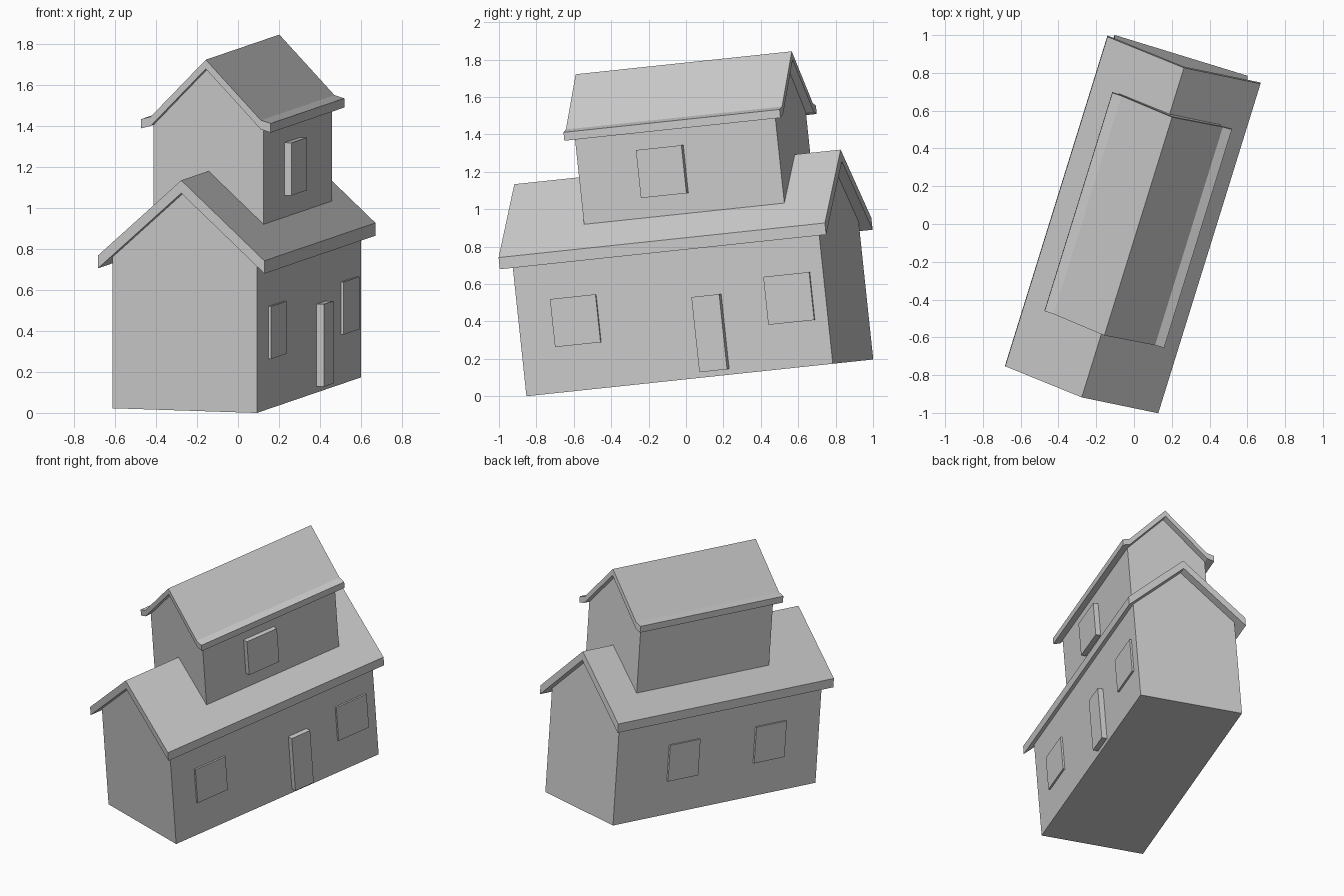
import bpy
import bmesh
from math import radians
from mathutils import Matrix, Vector

if "Cube" in bpy.data.objects:
    bpy.data.objects.remove(bpy.data.objects["Cube"])

# The whole house is turned about z and tipped back slightly
FRAME = (Matrix.Translation((-0.006, 0.074, 0.098))
         @ Matrix.Rotation(radians(6.05), 4, 'X')
         @ Matrix.Rotation(radians(-17.15), 4, 'Z'))


def extrude_profile(name, points, y0, y1):
    """Extrude a closed (x, z) outline from y0 to y1."""
    bm = bmesh.new()
    face = bm.faces.new([bm.verts.new((x, y0, z)) for x, z in points])
    ext = bmesh.ops.extrude_face_region(bm, geom=[face])
    moved = [g for g in ext["geom"] if isinstance(g, bmesh.types.BMVert)]
    bmesh.ops.translate(bm, verts=moved, vec=Vector((0, y1 - y0, 0)))
    bmesh.ops.recalc_face_normals(bm, faces=bm.faces)
    mesh = bpy.data.meshes.new(name)
    bm.to_mesh(mesh)
    bm.free()
    obj = bpy.data.objects.new(name, mesh)
    bpy.context.collection.objects.link(obj)
    obj.matrix_world = FRAME
    return obj


def gable_walls(name, half, base, side, apex, y0, y1):
    extrude_profile(name, [(-half, base), (half, base), (half, side),
                           (0, apex), (-half, side)], y0, y1)


def gable_roof(name, slope, thick, y0, y1):
    """slope: right-hand (x, z) points from ridge to eave."""
    top = [(-x, z) for x, z in reversed(slope[1:])] + slope
    under = [(x, z - thick) for x, z in reversed(top)]
    extrude_profile(name, top + under, y0, y1)


def panel(name, wall, depth, y0, y1, z0, z1, side=1):
    """Door or window slab standing proud of a side wall."""
    xs = sorted((side * (wall - 0.02), side * (wall + depth)))
    extrude_profile(name, [(xs[0], z0), (xs[1], z0), (xs[1], z1), (xs[0], z1)], y0, y1)


# Ground storey
gable_walls("lower_walls", 0.3685, 0.0, 0.740, 1.071, -0.862, 0.862)
gable_roof("lower_roof", [(0, 1.134), (0.424, 0.753)], 0.063, -0.918, 0.918)

# Upper storey, its roof kicks out flatter at the eaves
gable_walls("upper_walls", 0.281, 0.80, 1.350, 1.640, -0.467, 0.660)
gable_roof("upper_roof", [(0, 1.684), (0.281, 1.396), (0.331, 1.382)],
           0.045, -0.512, 0.704)

# Right side door and windows
panel("door", 0.3685, 0.038, 0.126, 0.282, 0.030, 0.434)
panel("window_right_front", 0.3685, 0.013, -0.670, -0.414, 0.245, 0.503)
panel("window_right_back", 0.3685, 0.013, 0.530, 0.788, 0.243, 0.501)
panel("window_upper", 0.281, 0.036, -0.124, 0.132, 0.989, 1.247)

# Left side windows
panel("window_left_back", 0.3685, 0.013, 0.165, 0.422, 0.240, 0.498, side=-1)
panel("window_left_front", 0.3685, 0.013, -0.570, -0.312, 0.240, 0.498, side=-1)
